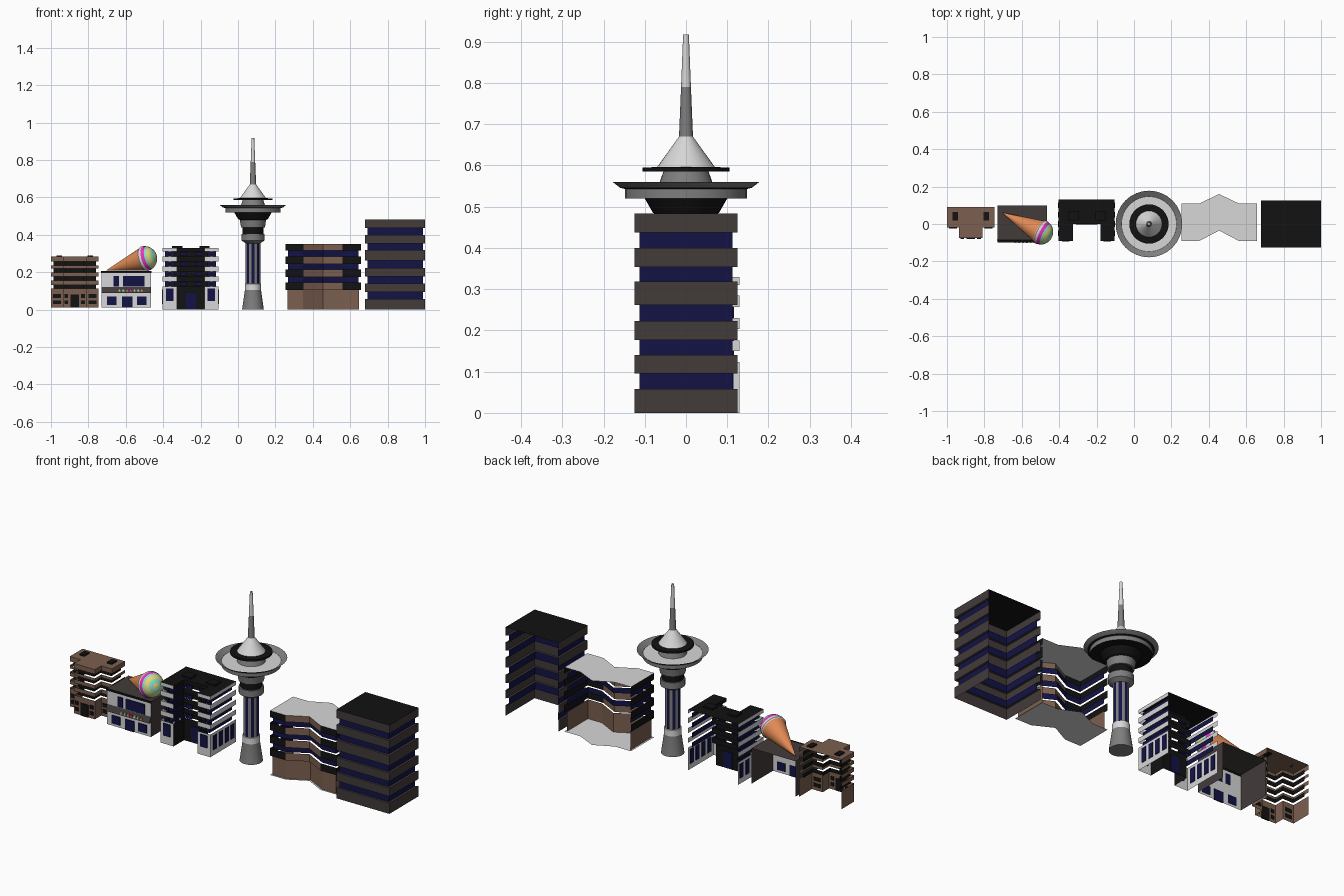
import bpy, math
from mathutils import Vector, Matrix

if "Cube" in bpy.data.objects:
    bpy.data.objects.remove(bpy.data.objects["Cube"])

COL = {
    "light_grey": (0.68, 0.68, 0.68), "mid_grey": (0.21, 0.21, 0.21),
    "black": (0.006, 0.006, 0.006), "navy": (0.006, 0.006, 0.06),
    "brown": (0.2, 0.115, 0.08), "taupe": (0.055, 0.043, 0.042),
    "orange": (0.75, 0.25, 0.09), "pink": (0.8, 0.03, 0.5),
    "aqua": (0.25, 0.72, 0.6), "yellow": (0.75, 0.68, 0.2)}
MATS = {}
for n, c in COL.items():
    MATS[n] = bpy.data.materials.new(n)
    MATS[n].diffuse_color = (*c, 1)


def make(name, verts, faces, keys):
    me = bpy.data.meshes.new(name)
    me.from_pydata(verts, [], faces)
    used = list(dict.fromkeys(keys))
    for k in used:
        me.materials.append(MATS[k])
    for p, k in zip(me.polygons, keys):
        p.material_index = used.index(k)
    me.update()
    ob = bpy.data.objects.new(name, me)
    bpy.context.collection.objects.link(ob)
    return ob


def box(name, x0, x1, y0, y1, z0, z1, mat):
    v = [(x, y, z) for z in (z0, z1) for x, y in ((x0, y0), (x1, y0), (x1, y1), (x0, y1))]
    f = [(0, 3, 2, 1), (4, 5, 6, 7)] + [(i, (i + 1) % 4, (i + 1) % 4 + 4, i + 4) for i in range(4)]
    return make(name, v, f, [mat] * 6)


def pane(name, x0, x1, y, z0, z1, mat="navy"):
    """thin plate on a front wall at depth y"""
    return box(name, x0, x1, y - 0.004, y + 0.002, z0, z1, mat)


def inset(path, o):
    """move an open plan path inward by o"""
    P = [Vector(p) for p in path]
    d = [(b - a).normalized() for a, b in zip(P, P[1:])]
    n = [Vector((-t.y, t.x)) for t in d]
    out = [P[0] + n[0] * o + d[0] * o]
    for i in range(1, len(P) - 1):
        out.append(P[i] + (n[i - 1] + n[i]) / (1 + n[i - 1].dot(n[i])) * o)
    out.append(P[-1] + n[-1] * o - d[-1] * o)
    return out


def wall(name, path, levels, mat, ledge=None):
    """stacked bands; levels = (z0, z1, inset, kind); mat(segment, kind, z)"""
    v, f, k = [], [], []

    def quad(a, b, za, c, e, zb, m):
        s = len(v)
        v.extend([(*a, za), (*b, za), (*e, zb), (*c, zb)])
        f.append((s, s + 1, s + 2, s + 3))
        k.append(m)
    prev = None
    for z0, z1, o, kind in levels:
        q = inset(path, o)
        for i in range(len(q) - 1):
            quad(q[i], q[i + 1], z0, q[i], q[i + 1], z1, mat(i, kind, z0))
            if ledge and prev:
                quad(prev[i], prev[i + 1], z0, q[i], q[i + 1], z0, ledge)
        prev = q
    return make(name, v, f, k)


def slab(name, path, z, mat):
    return make(name, [(*p, z) for p in path], [tuple(range(len(path)))], [mat])


def stripes(edges, o):
    """alternate solid and window bands between the given heights"""
    return [(a, b, o * (i % 2), "window" if i % 2 else "solid")
            for i, (a, b) in enumerate(zip(edges, edges[1:]))]


def lathe(name, prof, mat, n=32, mtx=Matrix()):
    v = [tuple(mtx @ Vector((r * math.cos(2 * math.pi * i / n), r * math.sin(2 * math.pi * i / n), z)))
         for r, z in prof for i in range(n)]
    f, k = [], []
    for j in range(len(prof) - 1):
        for i in range(n):
            f.append((j * n + i, j * n + (i + 1) % n, (j + 1) * n + (i + 1) % n, (j + 1) * n + i))
            k.append(mat(j, i))
    ob = make(name, v, f, k)
    bpy.context.view_layer.objects.active = ob
    ob.select_set(True)
    bpy.ops.object.shade_smooth_by_angle(angle=math.radians(30))
    ob.select_set(False)
    return ob


# --- observation tower ---
TX = Matrix.Translation((0.08, 0, 0))
L, G, B = "light_grey", "mid_grey", "black"
lower = [(0.001, 0), (0.058, 0), (0.043, 0.105), (0.043, 0.138), (0.039, 0.14), (0.039, 0.355), (0.062, 0.37)]
lm = [G, G, L, L, "shaft", G]
lathe("tower_shaft", lower,
      lambda j, i: (("navy" if i % 4 in (0, 3) else G) if lm[j] == "shaft" else lm[j]), 32, TX)
upper = [(0.062, 0.37), (0.062, 0.405), (0.055, 0.405), (0.055, 0.44), (0.064, 0.44), (0.07, 0.48),
         (0.08, 0.485), (0.1, 0.52), (0.148, 0.52), (0.148, 0.543), (0.16, 0.546), (0.178, 0.56),
         (0.145, 0.541), (0.07, 0.541)]
um = [G, G, B, G, G, B, B, B, G, B, G, G, L]
lathe("tower_dish", upper, lambda j, i: um[j], 32, TX)
spire = [(0.07, 0.541), (0.055, 0.585), (0.105, 0.585), (0.105, 0.595), (0.07, 0.596), (0.017, 0.67),
         (0.012, 0.79), (0.007, 0.917), (0.001, 0.917)]
sm = [G, B, B, B, L, G, L, L]
lathe("tower_spire", spire, lambda j, i: sm[j], 32, TX)

# --- tall office block, open at the back ---
path = [(0.68, 0.125), (0.68, -0.125), (1, -0.125), (1, 0.125)]
wall("office_walls", path,
     stripes([0, .058, .095, .14, .177, .223, .262, .318, .354, .40, .437, .483], 0.012),
     lambda i, k, z: "navy" if k == "window" else "taupe", "taupe")
slab("office_roof", path, 0.483, "black")

# --- bent apartment block, open at the back ---
path = [(.255, .11), (.255, -.09), (.35, -.09), (.455, -.035), (.56, -.09), (.657, -.09), (.657, .11)]
back = [(.56, .11), (.455, .16), (.35, .11)]
lev = [(0, .105, .01, "base")] + stripes([.105, .145, .175, .215, .245, .285, .315, .35], 0.012)
wall("apartment_walls", path, lev,
     lambda i, k, z: "navy" if k == "window" else "brown" if k == "base" or i in (2, 3) else "black")
slab("apartment_roof", path + back, 0.35, L)
slab("apartment_floor", path + back, 0.0, L)

# --- U shaped block with light wings, open at the back ---
path = [(-.404, .13), (-.404, -.09), (-.325, -.09), (-.325, 0), (-.18, 0), (-.18, -.09), (-.104, -.09), (-.104, .13)]
wall("wing_block_walls", path,
     stripes([0, .123, .15, .176, .203, .23, .257, .285, .31, .33], 0.014),
     lambda i, k, z: "navy" if k == "window" and i != 3 else "black" if i in (2, 3, 4) else L)
slab("wing_block_roof", path, 0.33, B)
for s, cx in enumerate((-.365, -.142)):
    pane(f"wing_window_{s}", cx - .02, cx + .02, -.09, .045, .112)
    for r in range(4):
        pane(f"wing_balcony_post_{s}_{r}", cx - .006, cx + .006, -.08, .123 + .0535 * r, .15 + .0535 * r, B)
for s in (0, 1):
    wx = (-.404, -.104)[s]
    for i in range(4):
        box(f"side_window_{s}_{i}", wx - .003, wx + .003, -.065 + i * .05, -.035 + i * .05, .03, .108, "navy")
    cx = (-.325, -.18)[s]
    box(f"roof_unit_{s}", cx - .027, cx + .027, .02, .07, .33, .34, B)
    for r in range(4):
        c = -.2525 + (-.04, .04)[s]
        pane(f"court_window_{s}_{r}", c - .018, c + .018, 0, .126 + .0535 * r, .148 + .0535 * r)
pane("court_door", -.28, -.225, 0, .003, .09)

# --- brown hotel, open at the back ---
path = [(-1, .09), (-1, -.02), (-.935, -.02), (-.935, -.075), (-.81, -.075), (-.81, -.02), (-.745, -.02), (-.745, .09)]
wall("hotel_walls", path, stripes([.012, .112, .133, .155, .177, .198, .219, .235, .257, .283], 0.014),
     lambda i, k, z: "black" if k == "window" else "brown")
slab("hotel_roof", path, 0.283, "brown")
pane("hotel_door", -.895, -.85, -.075, .012, .08, B)
for s, cx in enumerate((-.955, -.79)):
    box(f"hotel_roof_unit_{s}", cx - .015, cx + .015, .02, .065, .283, .29, B)
for s, (cx, y) in enumerate(((-.968, -.02), (-.778, -.02), (-.918, -.075), (-.829, -.075))):
    w = .022 if y > -.05 else .01
    for r in (0, 1):
        pane(f"hotel_window_{s}_{r}", cx - w, cx + w, y, .03 + r * .033, .05 + r * .033, B)

# --- ice cream shop, open at the back ---
path = [(-.73, .1), (-.73, -.085), (-.465, -.085), (-.465, .1)]
wall("shop_walls", path, [(.012, .205, 0, "w")], lambda i, k, z: L if i == 1 else "taupe")
slab("shop_roof", path, 0.205, "taupe")
pane("shop_roof_edge", -.732, -.463, -.085, .196, .207, B)
pane("shop_upper_window", -.615, -.5, -.085, .125, .18)
pane("shop_upper_side_window", -.665, -.635, -.085, .125, .18)
for i, (a, b, z0, z1) in enumerate(((-.7, -.65, .025, .07), (-.62, -.565, .012, .07), (-.54, -.49, .025, .07))):
    pane(f"shop_front_window_{i}", a, b, -.085, z0, z1)
# sloped awning with a coloured strip
make("shop_awning", [(-.73, -.085, .122), (-.465, -.085, .122), (-.465, -.1, .09), (-.73, -.1, .09),
                     (-.465, -.085, .09), (-.73, -.085, .09)],
     [(0, 3, 2, 1), (3, 5, 4, 2), (1, 2, 4), (0, 5, 3)], ["taupe"] * 4)
for i in range(7):
    x = -.64 + i * .02
    pane(f"awning_patch_{i}", x, x + .013, -.098, .096, .11, ("yellow", "aqua", "orange", "pink")[i % 4])

# giant ice cream cone lying on the shop roof
tip, mid = Vector((-.703, .06, .21)), Vector((-.5, -.042, .272))
axis = mid - tip
M = Matrix.Translation(tip) @ axis.to_track_quat("Z", "Y").to_matrix().to_4x4()
h = axis.length
lathe("cone_wafer", [(.001, 0), (.064, h)], lambda j, i: "orange", 24, M)
angs = [0, 12, 27, 37, 48, 58, 67, 76, 89.5]
prof = [(.064, h - .006)] + [(.068 * math.cos(math.radians(a)), h + .068 * math.sin(math.radians(a))) for a in angs]
cm = [L, L, "pink", "aqua", "yellow", "yellow", "aqua", "aqua", "yellow"]
lathe("cone_scoop", prof, lambda j, i: cm[j], 24, M)

for m in bpy.data.materials:
    if m.users and not m.is_grease_pencil:
        m.use_nodes = True
        m.node_tree.nodes["Principled BSDF"].inputs["Base Color"].default_value = m.diffuse_color
